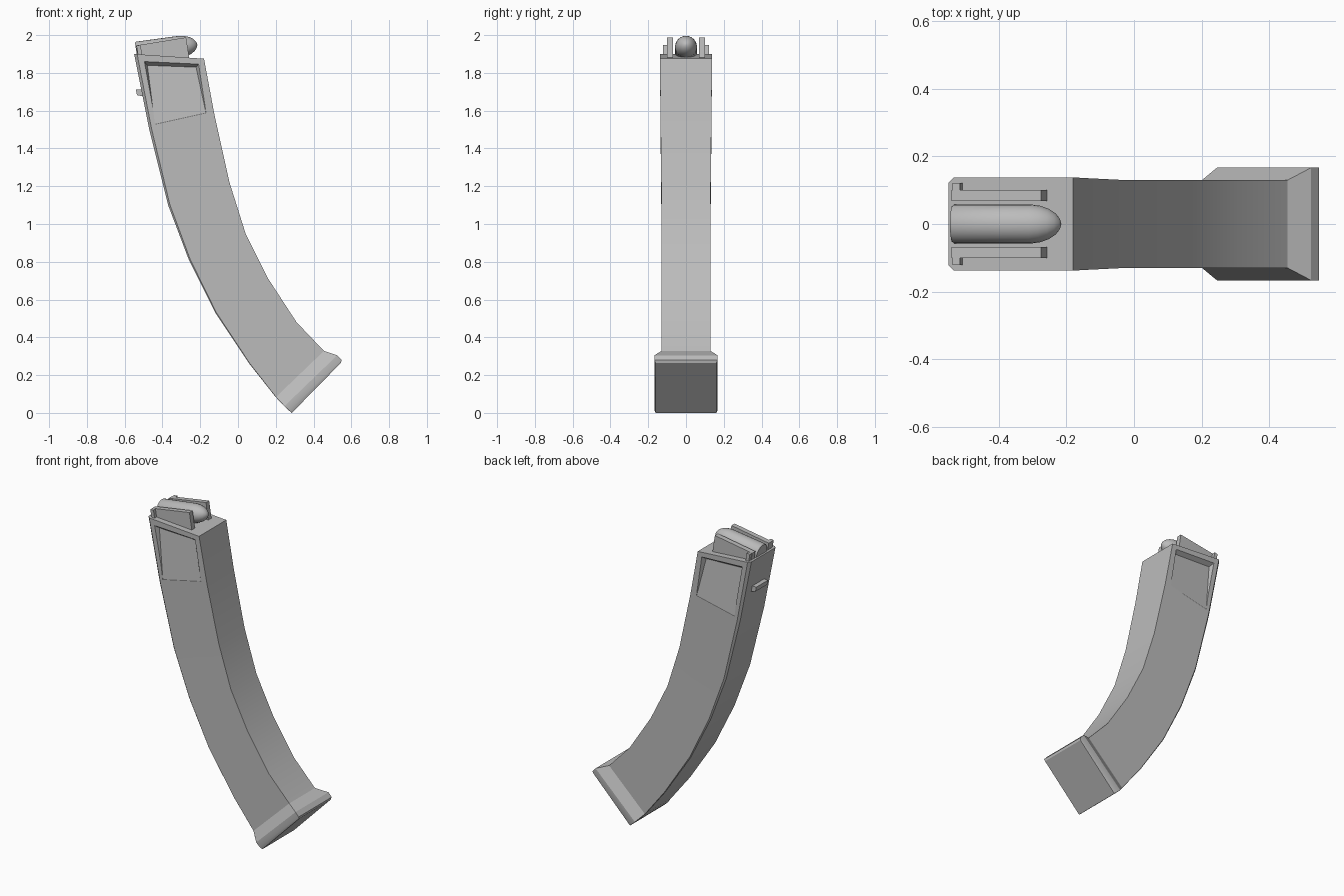
import bpy, bmesh, math
from mathutils import Vector, Matrix

cube = bpy.data.objects.get("Cube")
if cube:
    bpy.data.objects.remove(cube, do_unlink=True)

steel = bpy.data.materials.new("plain_grey")
steel.use_nodes = True
GREY = (0.5, 0.5, 0.5, 1)
steel.diffuse_color = GREY
steel.node_tree.nodes["Principled BSDF"].inputs["Base Color"].default_value = GREY


def finish(name, bm):
    bmesh.ops.recalc_face_normals(bm, faces=bm.faces)
    mesh = bpy.data.meshes.new(name)
    bm.to_mesh(mesh)
    bm.free()
    mesh.materials.append(steel)
    obj = bpy.data.objects.new(name, mesh)
    bpy.context.collection.objects.link(obj)
    return obj


def smooth(obj, angle=30):
    bpy.ops.object.select_all(action='DESELECT')
    obj.select_set(True)
    bpy.context.view_layer.objects.active = obj
    bpy.ops.object.shade_smooth_by_angle(angle=math.radians(angle))


def loft(name, rings):
    """Skin a closed solid over rings with equal point counts."""
    bm = bmesh.new()
    loops = [[bm.verts.new(p) for p in ring] for ring in rings]
    n = len(loops[0])
    for a, b in zip(loops, loops[1:]):
        for i in range(n):
            j = (i + 1) % n
            bm.faces.new((a[i], a[j], b[j], b[i]))
    bm.faces.new(loops[0])
    bm.faces.new(loops[-1])
    return finish(name, bm)


def plate(name, outline, y0, y1):
    """Extrude an x-z outline between two y values."""
    return loft(name, [[(x, y, z) for x, z in outline] for y in (y0, y1)])


# Curved body: back x, z, front x, z, half width of each section
sections = [
    (-.55, 1.90, -.18, 1.875, .138),
    (-.47, 1.50, -.125, 1.58, .135),
    (-.37, 1.10, -.045, 1.22, .131),
    (-.26, .81, .04, .95, .13),
    (-.12, .53, .16, .71, .13),
    (.06, .26, .31, .48, .13),
    (.20, .083, .455, .328, .13),
    # flared foot
    (.245, .035, .525, .305, .167),
    (.27, .012, .548, .28, .167),
    (.285, 0, .545, .265, .161),
]
rings = []
for bx, bz, fx, fz, w in sections:
    back, front = Vector((bx, 0, bz)), Vector((fx, 0, fz))
    c = .001 + .008 * bz
    inset = back + (front - back).normalized() * c
    side = Vector((0, 1, 0))
    rings.append([back - side * (w - c), inset - side * w, front - side * w,
                  front + side * w, inset + side * w, back + side * (w - c)])
body = loft("magazine_body", rings)

# Sunken side panels that fade out downward
outer = [(-.502, 1.868), (-.203, 1.853), (-.165, 1.57), (-.437, 1.51)]
inner = [(-.480, 1.840), (-.222, 1.830), (-.170, 1.59), (-.440, 1.53)]
depth = [.112, .112, .134, .134]
for s, label in ((-1, "right"), (1, "left")):
    cutter = loft(label + "_panel_cutter", [
        [(x, s * .148, z) for x, z in outer],
        [(x, s * d, z) for (x, z), d in zip(inner, depth)]])
    cutter.hide_render = True
    cut = body.modifiers.new("panel", 'BOOLEAN')
    cut.operation = 'DIFFERENCE'
    cut.solver = 'EXACT'
    cut.object = cutter
    bpy.ops.object.select_all(action='DESELECT')
    bpy.context.view_layer.objects.active = body
    body.select_set(True)
    bpy.ops.object.modifier_apply(modifier=cut.name)
    bpy.data.objects.remove(cutter, do_unlink=True)
smooth(body, 25)

# Feed lips with a rear tab on each side
lip = [(-.530, 1.88), (-.540, 1.945), (-.275, 1.988), (-.255, 1.86)]
tab = [(-.527, 1.88), (-.538, 1.945), (-.516, 1.947), (-.505, 1.88)]
for s, label in ((-1, "right"), (1, "left")):
    plate(label + "_feed_lip", lip, s * .068, s * .1)
    plate(label + "_rear_tab", tab, s * .1, s * .121)

# Catch on the back
plate("rear_catch", [(-.50, 1.675), (-.535, 1.682), (-.541, 1.712), (-.50, 1.712)], -.06, .06)

# Top round, turned about its own axis
profile = [(0, .053), (.006, .058), (.235, .058), (.262, .054),
           (.288, .045), (.308, .032), (.320, .017), (.325, .004)]
tilt = Matrix.Translation((-.538, 0, 1.907)) @ Matrix.Rotation(-.135, 4, 'Y')
SIDES = 24
turns = [i * math.tau / SIDES for i in range(SIDES)]
cartridge = loft("cartridge", [
    [tilt @ Vector((x, r * math.cos(a), r * math.sin(a))) for a in turns]
    for x, r in profile])
smooth(cartridge, 40)
